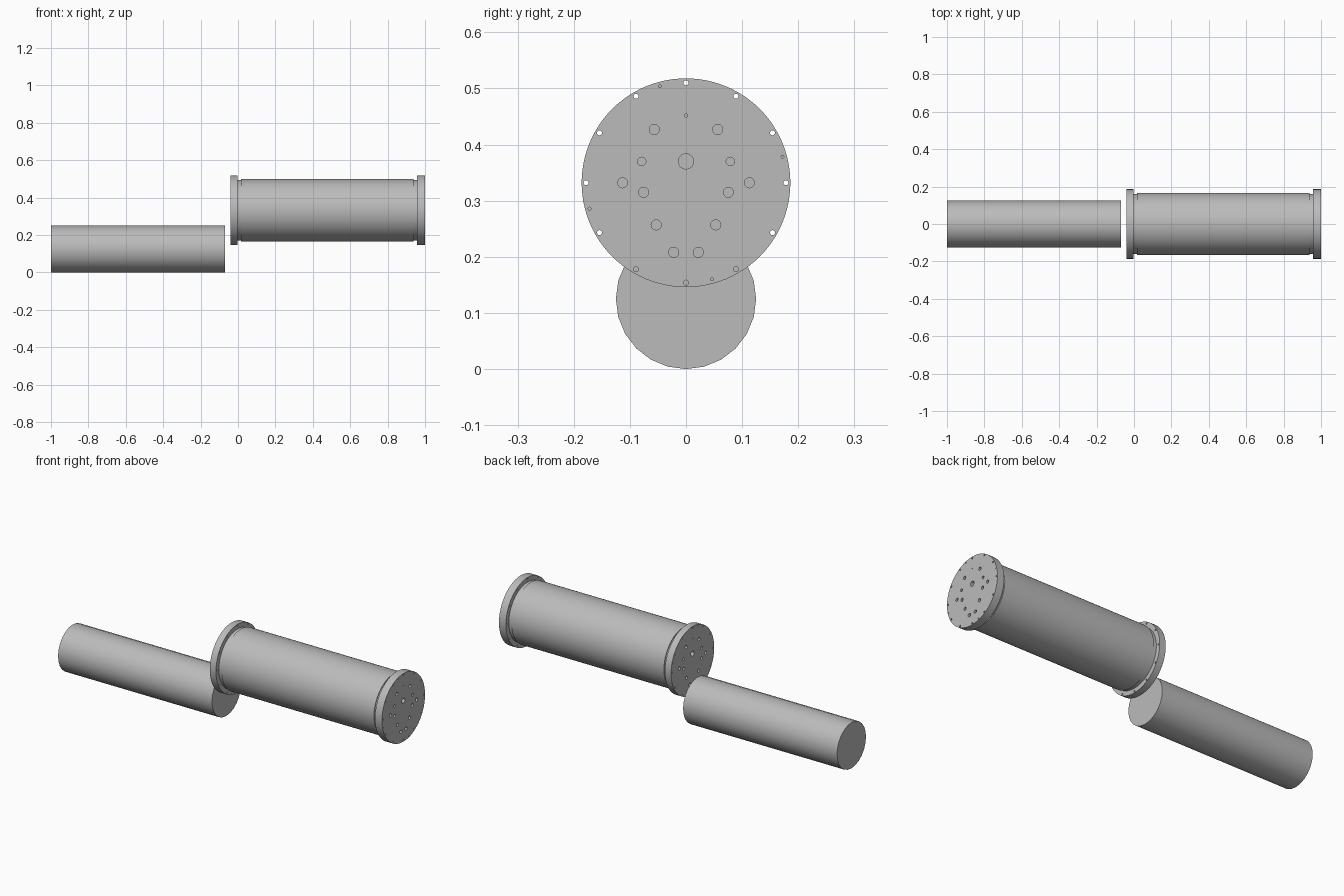
import bpy, bmesh, math
from mathutils import Matrix, Vector

cube = bpy.data.objects.get("Cube")
if cube:
    bpy.data.objects.remove(cube)

grey = bpy.data.materials.new("plain grey")
grey.use_nodes = True
colour = (0.5, 0.5, 0.5, 1)
grey.diffuse_color = colour
grey.node_tree.nodes["Principled BSDF"].inputs["Base Color"].default_value = colour

AXIS_Z = 0.332
LEFT, RIGHT = -0.04, 1.0


def add_cylinder(bm, x0, x1, y, z, radius, sides):
    """Closed cylinder lying along x."""
    place = Matrix.Translation(((x0 + x1) / 2, y, z)) @ Matrix.Rotation(math.pi / 2, 4, "Y")
    bmesh.ops.create_cone(bm, cap_ends=True, segments=sides, radius1=radius,
                          radius2=radius, depth=x1 - x0, matrix=place)


def make_object(name, bm):
    bmesh.ops.recalc_face_normals(bm, faces=bm.faces)
    mesh = bpy.data.meshes.new(name)
    bm.to_mesh(mesh)
    bm.free()
    mesh.materials.append(grey)
    obj = bpy.data.objects.new(name, mesh)
    bpy.context.collection.objects.link(obj)
    return obj


def smooth(obj):
    bpy.ops.object.select_all(action="DESELECT")
    obj.select_set(True)
    bpy.context.view_layer.objects.active = obj
    bpy.ops.object.shade_smooth_by_angle(angle=math.radians(30))


# Small plain cylinder
bm = bmesh.new()
add_cylinder(bm, -1, -0.07, 0, 0.125, 0.125, 24)
smooth(make_object("small_cylinder", bm))

# Large flanged drum, turned from a stepped profile of (x, radius)
profile = [(LEFT, 0.186), (-0.003, 0.186), (-0.003, 0.161), (0.017, 0.161),
           (0.017, 0.166), (0.938, 0.166), (0.938, 0.161), (0.958, 0.161),
           (0.958, 0.186), (RIGHT, 0.186)]
SIDES = 96
bm = bmesh.new()
rings = []
for x, r in profile:
    angles = [math.tau * i / SIDES for i in range(SIDES)]
    rings.append([bm.verts.new((x, r * math.cos(a), AXIS_Z + r * math.sin(a))) for a in angles])
for a, b in zip(rings, rings[1:]):
    for i in range(SIDES):
        j = (i + 1) % SIDES
        bm.faces.new((a[i], a[j], b[j], b[i]))
bm.faces.new(rings[0])
bm.faces.new(rings[-1])
drum = make_object("flanged_drum", bm)

# Bolt holes run through both flanges
cut = bmesh.new()
for i in range(12):
    a = math.tau * i / 12
    add_cylinder(cut, LEFT - 0.1, RIGHT + 0.1, 0.178 * math.cos(a),
                 AXIS_Z + 0.178 * math.sin(a), 0.0045, 12)

# Blind holes in each end plate: (y, z, radius), paired across the middle
holes = [(0, 0.37, 0.0135), (0, 0.452, 0.003)]
for y, z, r in [(0.0565, 0.427, 0.009), (0.079, 0.37, 0.0075), (0.113, 0.332, 0.009),
                (0.0755, 0.315, 0.009), (0.053, 0.257, 0.009), (0.022, 0.208, 0.009)]:
    holes += [(y, z, r), (-y, z, r)]
for i in range(4):
    a = math.radians(15 + 90 * i)
    holes.append((0.178 * math.cos(a), AXIS_Z + 0.178 * math.sin(a), 0.0025))
for y, z, r in holes:
    add_cylinder(cut, LEFT - 0.1, LEFT + 0.03, y, z, r, 20)
    add_cylinder(cut, RIGHT - 0.03, RIGHT + 0.1, y, z, r, 20)
cutter = make_object("hole_cutter", cut)
cutter.hide_render = True

# Cut the holes and keep the result as plain mesh
mod = drum.modifiers.new("holes", "BOOLEAN")
mod.operation = "DIFFERENCE"
mod.solver = "EXACT"
mod.object = cutter
bpy.ops.object.select_all(action="DESELECT")
drum.select_set(True)
bpy.context.view_layer.objects.active = drum
bpy.ops.object.modifier_apply(modifier=mod.name)
bpy.data.objects.remove(cutter)
smooth(drum)
